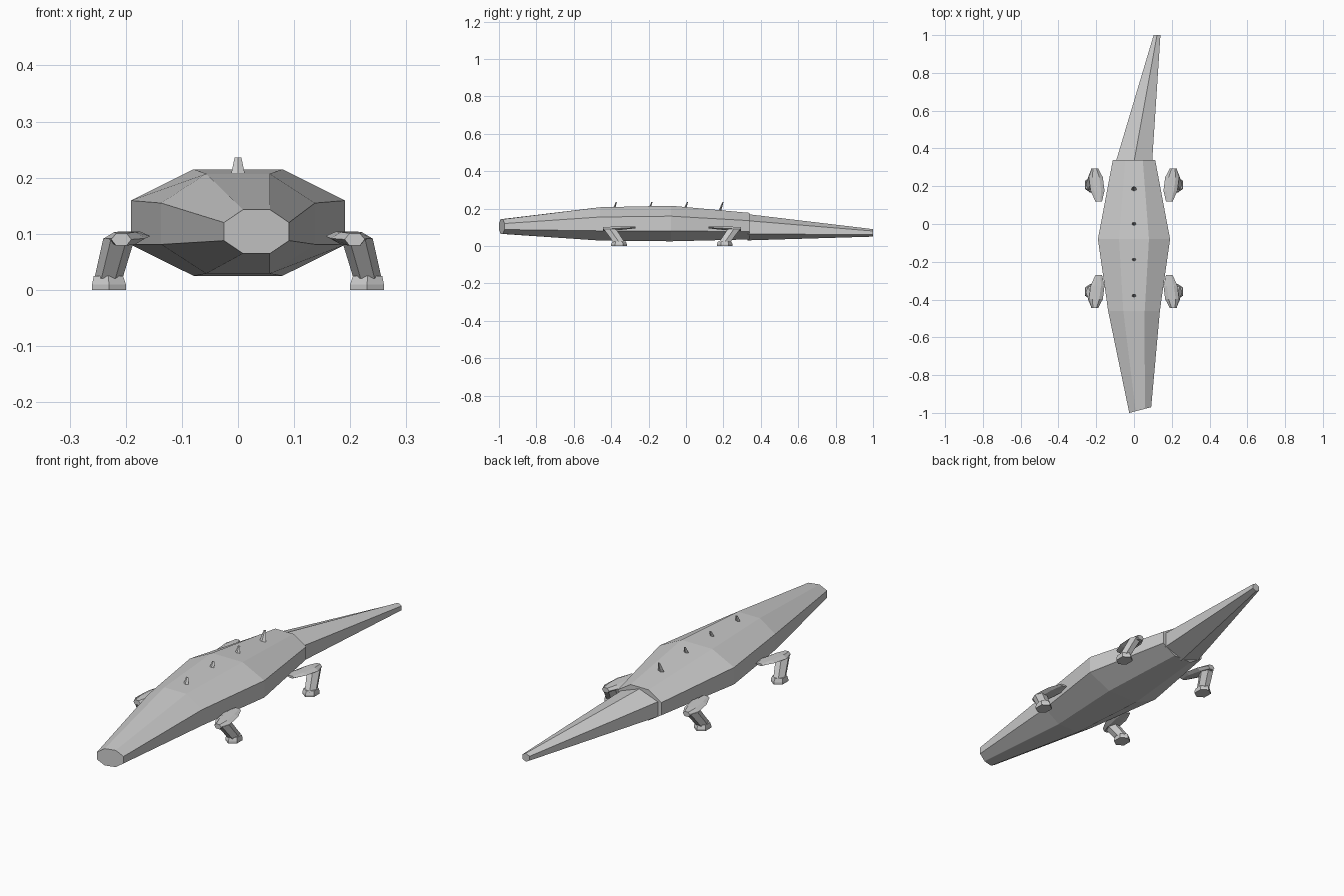
import bpy
import bmesh
from math import sin, cos, pi
from mathutils import Vector, Matrix

if "Cube" in bpy.data.objects:
    bpy.data.objects.remove(bpy.data.objects["Cube"])

grey = bpy.data.materials.new("plain_grey")
grey.use_nodes = True
colour = (0.6, 0.6, 0.6, 1)
grey.diffuse_color = colour
grey.node_tree.nodes["Principled BSDF"].inputs["Base Color"].default_value = colour


def ring(centre, a, b, sides, turn, yaw=0, flat=False):
    """Polygon ring, upright across y (or lying flat), reaching exactly a and b."""
    pts = [(cos(2 * pi * (i + turn) / sides), sin(2 * pi * (i + turn) / sides))
           for i in range(sides)]
    mu, mv = max(p[0] for p in pts), max(p[1] for p in pts)
    spin = Matrix.Rotation(yaw, 3, 'Z')
    out = []
    for u, v in pts:
        u, v = u * a / mu, v * b / mv
        out.append(Vector(centre) + spin @ Vector((u, v, 0) if flat else (u, 0, v)))
    return out


def loft(name, rings):
    """Flat-shaded closed skin through a list of rings."""
    bm = bmesh.new()
    loops = [[bm.verts.new(p) for p in r] for r in rings]
    for r0, r1 in zip(loops, loops[1:]):
        for i in range(len(r0)):
            j = (i + 1) % len(r0)
            bm.faces.new((r0[i], r0[j], r1[j], r1[i]))
    bm.faces.new(loops[0])
    bm.faces.new(loops[-1])
    bmesh.ops.recalc_face_normals(bm, faces=bm.faces)
    mesh = bpy.data.meshes.new(name)
    bm.to_mesh(mesh)
    bm.free()
    mesh.materials.append(grey)
    obj = bpy.data.objects.new(name, mesh)
    bpy.context.collection.objects.link(obj)
    return obj


# Body and head: eight-sided, snout turned to one side
loft("body", [
    ring((0.033, -0.985, 0.104), 0.06, 0.039, 8, 0.5, yaw=0.255),
    ring((0, -0.46, 0.118), 0.137, 0.089, 8, 0.5),
    ring((0, -0.08, 0.12), 0.191, 0.095, 8, 0.5),
    ring((0, 0.34, 0.106), 0.112, 0.071, 8, 0.5),
])

# Tail: six-sided with a ridge on top, swinging sideways
loft("tail", [
    ring((0, 0.33, 0.1), 0.096, 0.07, 6, 0.5),
    ring((0.122, 1.0, 0.07), 0.018, 0.02, 6, 0.5),
])

# Back spikes, leaning backwards
for n in range(4):
    y = -0.38 + 0.19 * n
    loft(f"back_spike_{n + 1}", [
        ring((0, y - 0.012, 0.18), 0.018, 0.008, 4, 0, flat=True),
        ring((0, y + 0.008, 0.236), 0.006, 0.003, 4, 0, flat=True),
    ])

# Legs: flat thigh, slanted shin and small foot; hind knees point backwards
for end, mid, d in (("front", -0.358, -1), ("hind", 0.207, 1)):
    for side, s in (("left", 1), ("right", -1)):
        tag = f"{end}_{side}"
        loft(tag + "_thigh", [
            ring((s * 0.187, mid - d * 0.087, 0.099), 0.018, 0.005, 6, 0),
            ring((s * 0.193, mid - d * 0.03, 0.096), 0.037, 0.008, 6, 0),
            ring((s * 0.202, mid + d * 0.04, 0.092), 0.037, 0.011, 6, 0),
            ring((s * 0.208, mid + d * 0.087, 0.09), 0.018, 0.011, 6, 0),
        ])
        loft(tag + "_shin", [
            ring((s * 0.212, mid + d * 0.05, 0.092), 0.028, 0.033, 6, 0, flat=True),
            ring((s * 0.231, mid, 0.02), 0.025, 0.03, 6, 0, flat=True),
        ])
        loft(tag + "_foot", [
            ring((s * 0.23, mid, 0), 0.03, 0.042, 6, 0.5, flat=True),
            ring((s * 0.23, mid, 0.01), 0.03, 0.042, 6, 0.5, flat=True),
            ring((s * 0.231, mid, 0.025), 0.026, 0.035, 6, 0.5, flat=True),
        ])
